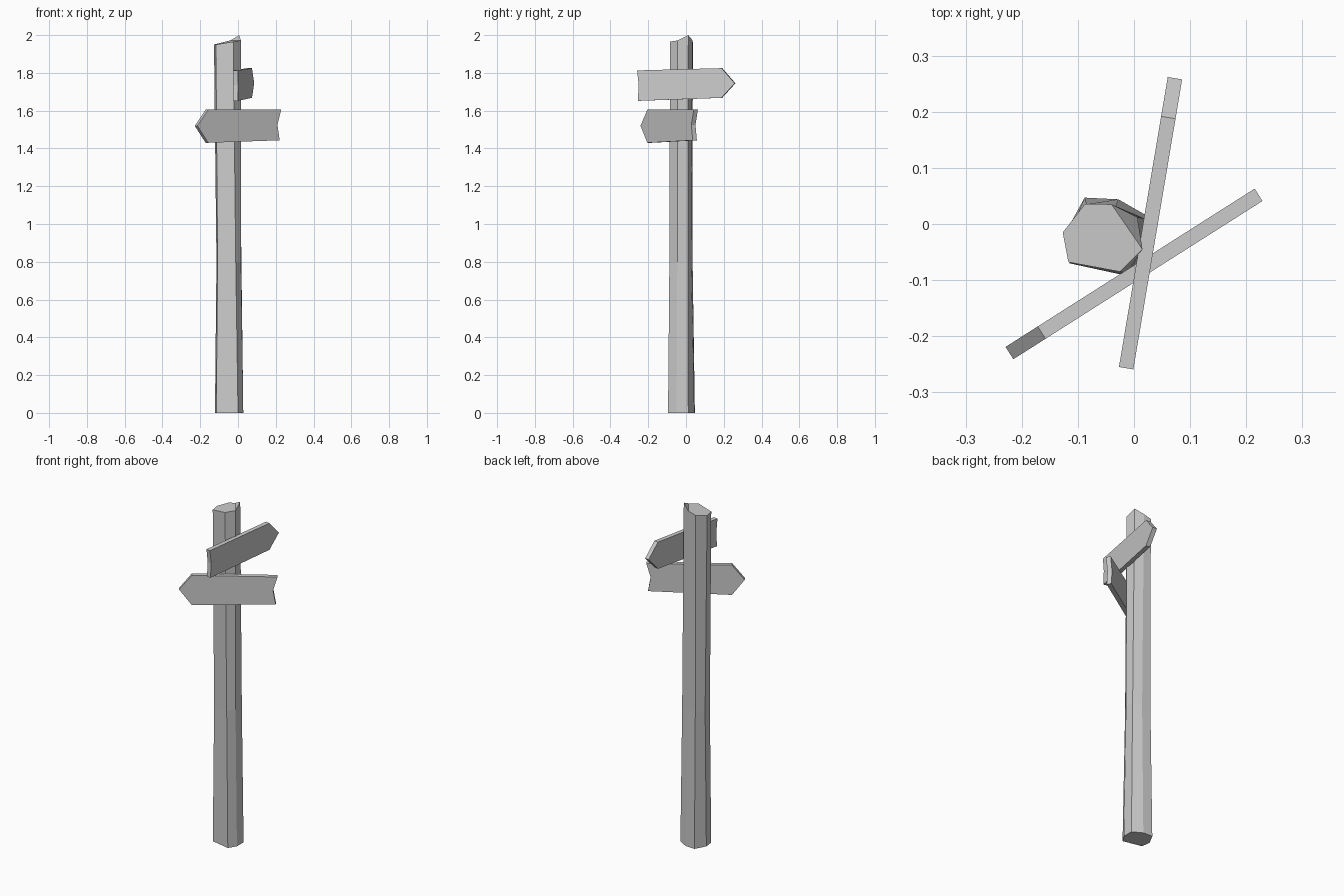
import bpy, bmesh
from mathutils import Vector

cube = bpy.data.objects.get("Cube")
if cube:
    bpy.data.objects.remove(cube)

grey = bpy.data.materials.new("plain_grey")
grey.use_nodes = True
colour = (0.6, 0.6, 0.6, 1)
grey.diffuse_color = colour
grey.node_tree.nodes["Principled BSDF"].inputs["Base Color"].default_value = colour


def finish(name, bm):
    bmesh.ops.recalc_face_normals(bm, faces=bm.faces)
    mesh = bpy.data.meshes.new(name)
    bm.to_mesh(mesh)
    bm.free()
    mesh.materials.append(grey)
    bpy.context.collection.objects.link(bpy.data.objects.new(name, mesh))


def post():
    """Rough seven-sided trunk: three rings and a splintered top."""
    base = [(-.122, -.015), (-.115, -.07), (0, -.095), (.028, -.05),
            (.028, .012), (-.028, .044), (-.088, .047)]
    middle = [(-.114, -.015), (-.108, -.068), (-.012, -.088), (.016, -.046),
              (.018, .01), (-.034, .027), (-.085, .035)]
    top = [(-.127, -.015), (-.117, -.068), (-.025, -.085), (.015, -.045),
           (.006, .012), (-.04, .035), (-.087, .036)]
    rim = [1.95, 1.95, 1.965, 1.972, 2.0, 1.972, 1.96]
    bm = bmesh.new()
    rings = [[bm.verts.new((x, y, z)) for (x, y), z in zip(outline, heights)]
             for outline, heights in ((base, [0] * 7), (middle, [.8] * 7), (top, rim))]
    for low, high in zip(rings, rings[1:]):
        for i in range(7):
            j = (i + 1) % 7
            bm.faces.new((low[i], low[j], high[j], high[i]))
    bm.faces.new(rings[0])
    # the tall splinter is a separate triangle of the cap
    cap = rings[2]
    bm.faces.new(cap[3:6])
    bm.faces.new(cap[:4] + cap[5:])
    finish("post", bm)


def board(name, tail, tip, profile, thickness=0.026):
    """Arrow board; profile is (distance from tail, height) around the outline."""
    tail, tip = Vector((*tail, 0)), Vector((*tip, 0))
    along = (tip - tail).normalized()
    side = Vector((-along.y, along.x, 0)) * thickness / 2
    bm = bmesh.new()
    front, back = [[bm.verts.new(tail + along * d + side * s + Vector((0, 0, z)))
                    for d, z in profile] for s in (-1, 1)]
    # halves split from notch to tip
    for ring in (front, back):
        bm.faces.new(ring[:4])
        bm.faces.new(ring[3:] + ring[:1])
    for i in range(len(profile)):
        j = (i + 1) % len(profile)
        bm.faces.new((front[i], front[j], back[j], back[i]))
    finish(name, bm)


post()
board("lower_sign", (.222, .052), (-.222, -.23),
      [(.024, 1.525), (0, 1.605), (.458, 1.605), (.526, 1.52), (.458, 1.43), (.01, 1.443)])
board("upper_sign", (-.014, -.257), (.073, .26),
      [(.009, 1.735), (0, 1.813), (.453, 1.825), (.524, 1.745), (.453, 1.668), (.004, 1.652)])
